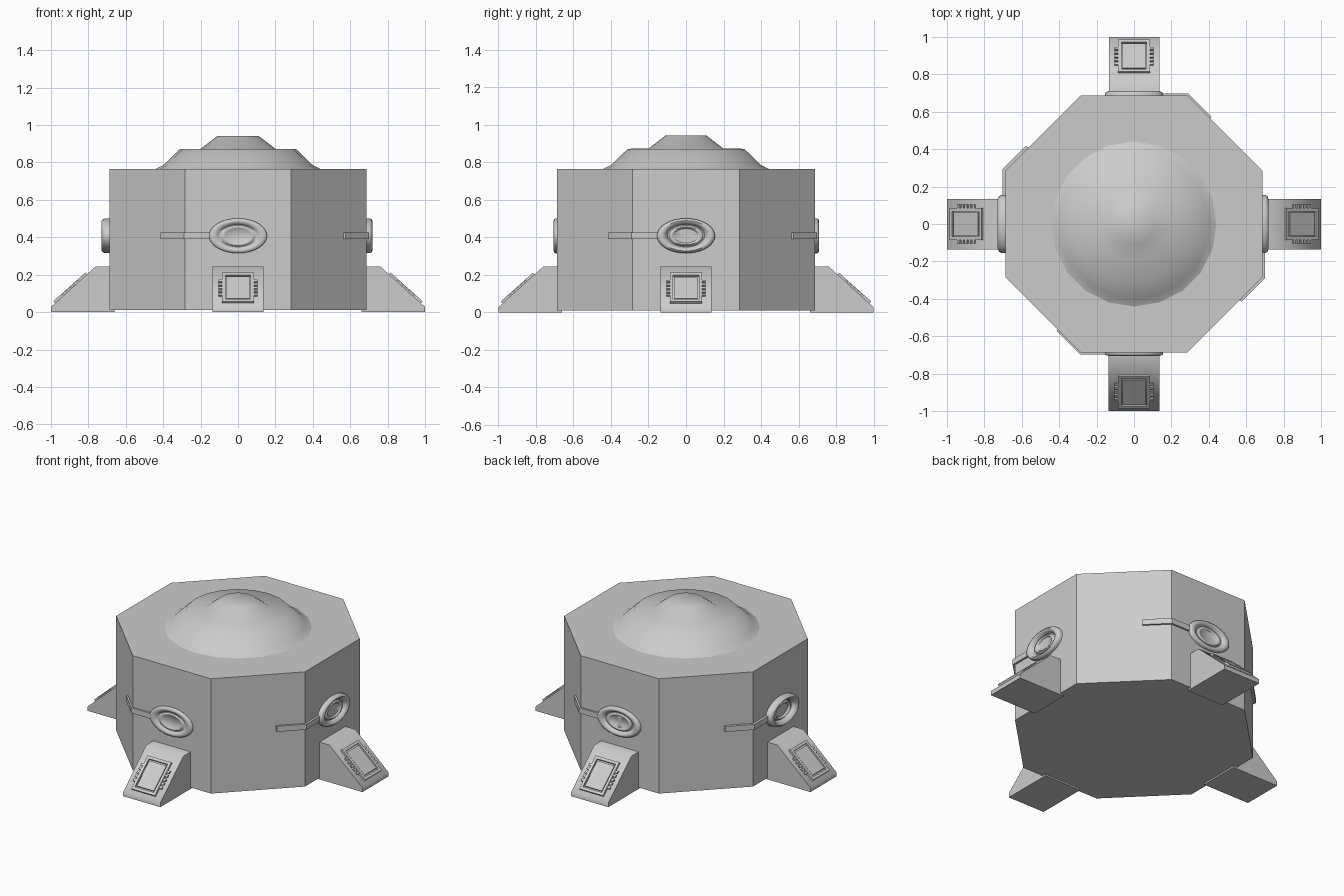
import bpy, bmesh, math
from mathutils import Matrix, Vector

if "Cube" in bpy.data.objects:
    bpy.data.objects.remove(bpy.data.objects["Cube"])

A = 0.687                       # distance from centre to a flat wall
H = A * math.tan(math.pi / 8)   # half a wall width


def make(name, bm, matrix=None, smooth=None):
    bmesh.ops.recalc_face_normals(bm, faces=bm.faces)
    me = bpy.data.meshes.new(name)
    bm.to_mesh(me)
    bm.free()
    ob = bpy.data.objects.new(name, me)
    bpy.context.collection.objects.link(ob)
    if matrix:
        ob.matrix_world = matrix
    if smooth:
        bpy.ops.object.select_all(action='DESELECT')
        ob.select_set(True)
        bpy.context.view_layer.objects.active = ob
        bpy.ops.object.shade_smooth_by_angle(angle=math.radians(smooth))
    return ob


def prism(bm, points, vec):
    """Extrude a closed 3D outline along vec."""
    f = bm.faces.new([bm.verts.new(p) for p in points])
    r = bmesh.ops.extrude_face_region(bm, geom=[f], use_keep_orig=True)
    bmesh.ops.translate(bm, vec=vec, verts=[v for v in r['geom'] if isinstance(v, bmesh.types.BMVert)])


def lathe(bm, profile, n, sx=1.0, sy=1.0):
    """Revolve (radius, height) points about z; the last point is the pole."""
    rings = [[bm.verts.new((sx * r * math.cos(2 * math.pi * i / n),
                            sy * r * math.sin(2 * math.pi * i / n), h)) for i in range(n)]
             for r, h in profile[:-1]]
    for a, b in zip(rings, rings[1:]):
        for i in range(n):
            j = (i + 1) % n
            bm.faces.new((a[i], a[j], b[j], b[i]))
    pole = bm.verts.new((0, 0, profile[-1][1]))
    for i in range(n):
        bm.faces.new((rings[-1][i], rings[-1][(i + 1) % n], pole))


def box(bm, center, size):
    m = Matrix.Translation(center) @ Matrix.Diagonal((*size, 1))
    bmesh.ops.create_cube(bm, size=1, matrix=m)


# Octagonal body
bm = bmesh.new()
R = A / math.cos(math.pi / 8)
prism(bm, [(R * math.cos(math.pi * (i + .5) / 4), R * math.sin(math.pi * (i + .5) / 4), 0.01)
           for i in range(8)], (0, 0, 0.755))
make("body", bm)

# Stepped roof dome
bm = bmesh.new()
lathe(bm, [(0.445, 0.763), (0.40, 0.785), (0.31, 0.872), (0.20, 0.873), (0.11, 0.942), (0, 0.942)], 20)
make("roof_dome", bm, smooth=60)

# Parts repeated on four sides, built facing the front (-y)
sides = {"front": 0.018, "right": 0.032, "back": 0.023, "left": 0.042}
slope = math.atan2(0.215, 0.24)
for k, (side, depth) in enumerate(sides.items()):
    turn = Matrix.Rotation(k * math.pi / 2, 4, 'Z')

    # Wedge foot
    bm = bmesh.new()
    prism(bm, [(-0.135, -y, z) for y, z in
               [(0.66, 0), (1.0, 0), (1.0, 0.028), (0.76, 0.245), (0.66, 0.245)]], (0.27, 0, 0))
    make(side + "_foot", bm, turn, 50)

    # Framed panel with side teeth lying on the slope
    bm = bmesh.new()
    for s in (-1, 1):
        box(bm, (s * 0.077, 0, 0), (0.018, 0.23, 0.026))
        box(bm, (0, s * 0.106, 0), (0.138, 0.018, 0.026))
        for i in range(5):
            box(bm, (s * 0.094, (i - 2) * 0.027, 0), (0.022, 0.015, 0.02))
    box(bm, (0, 0, 0), (0.124, 0.174, 0.018))
    place = Matrix.Translation((0, -0.893, 0.125)) @ Matrix.Rotation(slope, 4, 'X')
    make(side + "_foot_panel", bm, turn @ place)

    # Oval porthole with inner ring
    bm = bmesh.new()
    lathe(bm, [(1.0, -0.3), (1.0, 0.5), (0.96, 0.8), (0.87, 1.0), (0.77, 0.9), (0.69, 0.5),
               (0.64, 0.15), (0.59, 0.2), (0.57, 0.42), (0.51, 0.52), (0.45, 0.42),
               (0.41, 0.2), (0, 0.14)], 32, 0.155, 0.093)
    for v in bm.verts:
        v.co.z *= depth
    place = Matrix.Translation((0, -A, 0.408)) @ Matrix.Rotation(math.pi / 2, 4, 'X')
    make(side + "_porthole", bm, turn @ place, 50)

    # Strip running from the porthole round the corner
    t = 0.006 + depth * 0.25
    d = Vector((-1, 1, 0)).normalized() * 0.177
    c, o = Vector((-H, -A, 0.39)), Vector((-H - t * math.tan(math.pi / 8), -A - t, 0.39))
    n = Vector((-1, -1, 0)).normalized() * 0.01
    c = c - n
    bm = bmesh.new()
    prism(bm, [(-0.13, -A + 0.01, 0.39), (-0.13, -A - t, 0.39), o, o + d, c + d, c], (0, 0, 0.036))
    make(side + "_strip", bm, turn)
